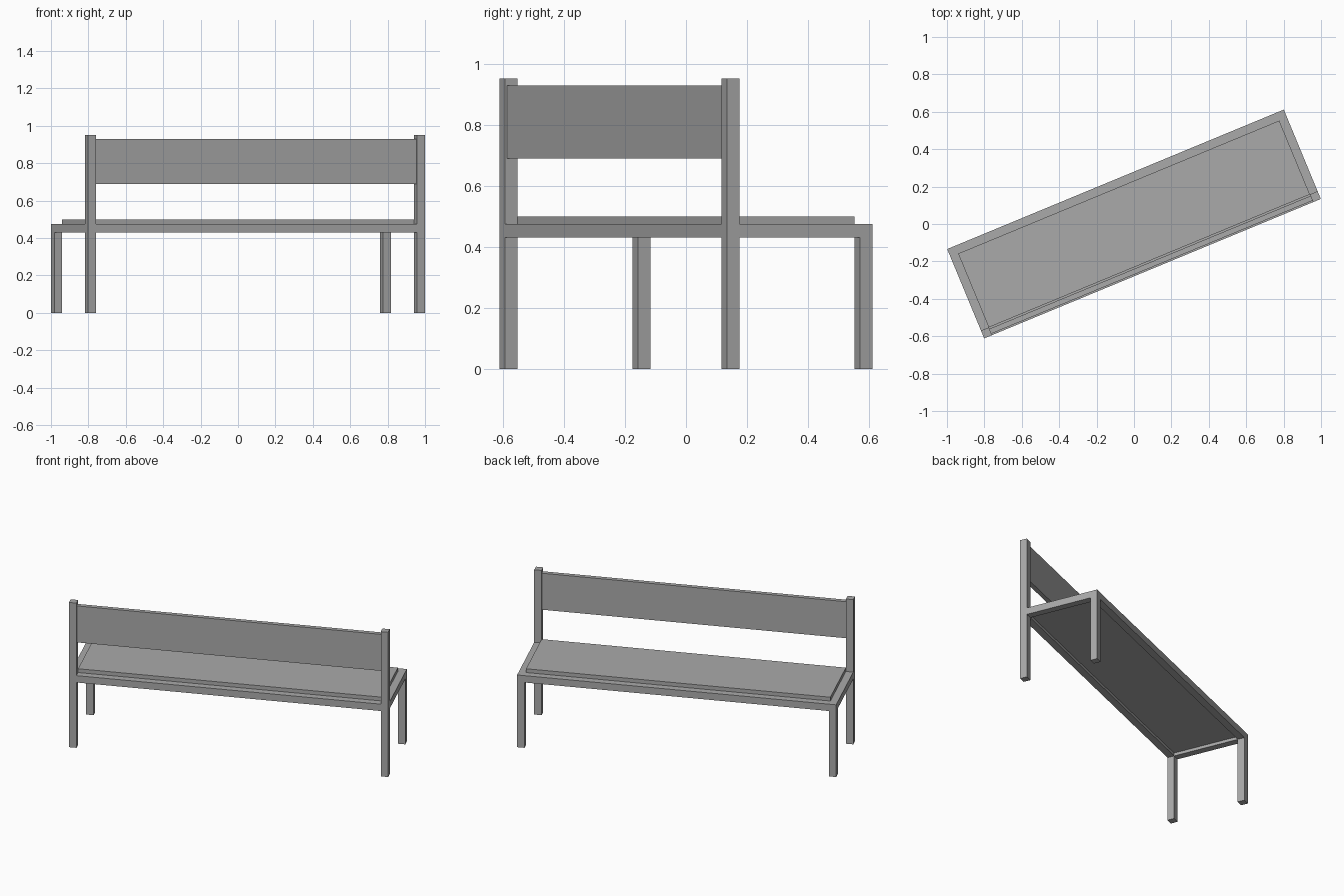
import bpy
import math
from mathutils import Matrix

cube = bpy.data.objects.get("Cube")
if cube:
    bpy.data.objects.remove(cube, do_unlink=True)

# Overall sizes
HALF_L, HALF_W = 0.974, 0.2585
BAR = 0.045
RAIL_LOW, RAIL_TOP, POST_TOP = 0.43, 0.475, 0.952
IN_L, IN_W = HALF_L - BAR, HALF_W - BAR
TURN = Matrix.Rotation(math.radians(22.5), 4, "Z")

grey = bpy.data.materials.new("plain_grey")
grey.use_nodes = True
grey.diffuse_color = (0.4, 0.4, 0.4, 1)
grey.node_tree.nodes["Principled BSDF"].inputs["Base Color"].default_value = (0.4, 0.4, 0.4, 1)


def box(name, x, y, z):
    """Box from (low, high) ranges along the bench, turned with the whole bench."""
    bpy.ops.mesh.primitive_cube_add(size=1)
    ob = bpy.context.object
    ob.name = name
    centre = [(a + b) / 2 for a, b in (x, y, z)]
    size = [b - a for a, b in (x, y, z)]
    ob.data.transform(Matrix.Translation(centre) @ Matrix.Diagonal((*size, 1)))
    ob.matrix_world = TURN
    ob.data.materials.append(grey)
    return ob


# Legs, tall back posts and end rails on both ends
for side, s in (("left", 1), ("right", -1)):
    ends = sorted((s * IN_L, s * HALF_L))
    box(side + "_short_leg", ends, (IN_W, HALF_W), (0, RAIL_LOW))
    box(side + "_back_post", ends, (-HALF_W, -IN_W), (0, POST_TOP))
    box(side + "_end_rail", ends, (-IN_W, HALF_W), (RAIL_LOW, RAIL_TOP))

# Long rails between the ends
box("open_side_rail", (-IN_L, IN_L), (IN_W, HALF_W), (RAIL_LOW, RAIL_TOP))
box("back_side_rail", (-IN_L, IN_L), (-HALF_W, -IN_W), (RAIL_LOW, RAIL_TOP))

# Seat panel set inside the frame, and the backrest between the posts
box("seat_panel", (-IN_L, IN_L), (-IN_W, IN_W), (0.45, 0.5))
box("backrest", (-IN_L, IN_L), (-0.25, -0.222), (0.69, 0.93))
